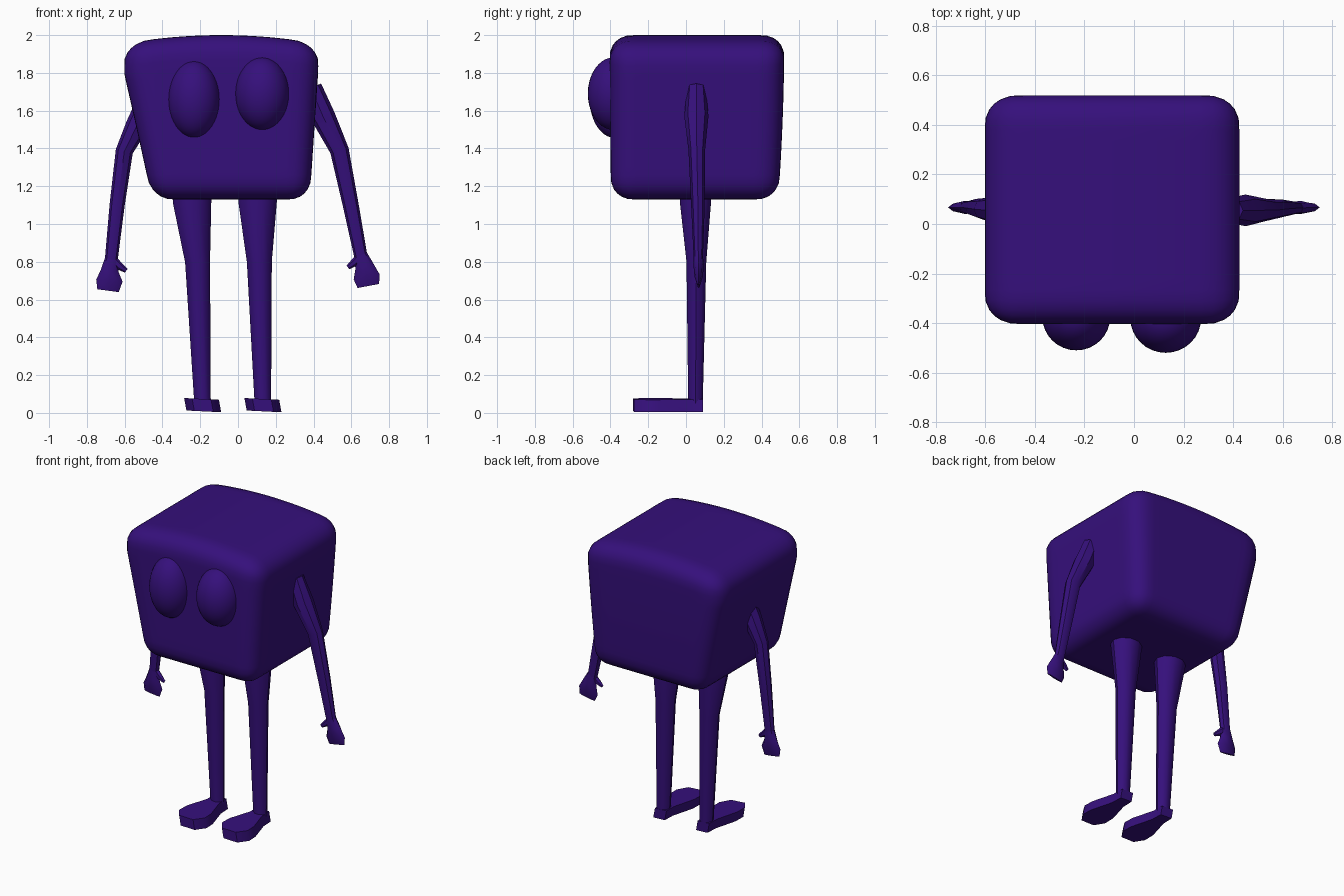
import bpy, bmesh, math
from mathutils import Vector

if "Cube" in bpy.data.objects:
    bpy.data.objects.remove(bpy.data.objects["Cube"])

indigo = bpy.data.materials.new("indigo")
indigo.diffuse_color = (0.036, 0.005, 0.2, 1)
indigo.use_nodes = True
indigo.node_tree.nodes["Principled BSDF"].inputs["Base Color"].default_value = indigo.diffuse_color


def finish(bm, name, angle):
    bmesh.ops.recalc_face_normals(bm, faces=bm.faces)
    mesh = bpy.data.meshes.new(name)
    bm.to_mesh(mesh)
    bm.free()
    obj = bpy.data.objects.new(name, mesh)
    bpy.context.collection.objects.link(obj)
    mesh.materials.append(indigo)
    bpy.ops.object.select_all(action='DESELECT')
    obj.select_set(True)
    bpy.context.view_layer.objects.active = obj
    bpy.ops.object.shade_smooth_by_angle(angle=math.radians(angle))
    return obj


def tube(name, stations, sides=10, angle=40):
    """Loft through (x, y, z, half width, half depth), rings square to the path in xz."""
    bm = bmesh.new()
    pts = [Vector(s[:3]) for s in stations]
    rings = []
    for i, (p, s) in enumerate(zip(pts, stations)):
        d = pts[min(i + 1, len(pts) - 1)] - pts[max(i - 1, 0)]
        side = Vector((-d.z, 0, d.x)).normalized()
        rings.append([bm.verts.new(p + side * s[3] * math.cos(a) + Vector((0, s[4] * math.sin(a), 0)))
                      for a in (2 * math.pi * k / sides for k in range(sides))])
    for a, b in zip(rings, rings[1:]):
        for k in range(sides):
            n = (k + 1) % sides
            bm.faces.new((a[k], a[n], b[n], b[k]))
    bm.faces.new(rings[0])
    bm.faces.new(rings[-1])
    return finish(bm, name, angle)


# Body: rounded cube, tapered to the bottom and crowned on top
bm = bmesh.new()
bmesh.ops.create_cube(bm, size=2)
bmesh.ops.subdivide_edges(bm, edges=bm.edges[:], cuts=19, use_grid_fill=True)
R = 0.25
for v in bm.verts:
    core = Vector([max(-1 + R, min(1 - R, c)) for c in v.co])
    off = v.co - core
    p = core + (off.normalized() * R if off.length > 1e-6 else off)
    t = (p.z + 1) / 2
    left = min(0.602, 0.455 + 0.185 * t)
    right = min(0.425, 0.38 + 0.055 * t)
    x = (right - left) / 2 + p.x * (right + left) / 2
    y = 0.058 + p.y * (0.462 - 0.02 * (1 - t) ** 2) - 0.012 * (1 - t) ** 2
    z = 1.13 + 0.87 * t - 0.045 * p.x ** 2 * t ** 2
    v.co = (x, y, z)
finish(bm, "body", 60)

# Eyes: egg shaped bulges on the front
for name, centre, radii in (("left_eye", (-0.233, -0.375, 1.66), (0.137, 0.135, 0.205)),
                            ("right_eye", (0.128, -0.38, 1.69), (0.143, 0.14, 0.193))):
    bm = bmesh.new()
    bmesh.ops.create_uvsphere(bm, u_segments=32, v_segments=20, radius=1)
    for v in bm.verts:
        v.co = [c + r * q for c, r, q in zip(centre, radii, v.co)]
    finish(bm, name, 60)

# Arms, running on into wedge shaped hands
tube("left_arm", [(-0.45, 0.055, 1.68, 0.07, 0.06), (-0.535, 0.055, 1.52, 0.06, 0.06),
                  (-0.602, 0.06, 1.385, 0.046, 0.045), (-0.64, 0.065, 1.1, 0.04, 0.036),
                  (-0.671, 0.067, 0.81, 0.034, 0.025)], 8)
tube("right_arm", [(0.385, 0.055, 1.72, 0.06, 0.05), (0.45, 0.055, 1.57, 0.064, 0.064),
                   (0.537, 0.057, 1.39, 0.05, 0.044), (0.597, 0.063, 1.1, 0.042, 0.036),
                   (0.65, 0.065, 0.83, 0.035, 0.025)], 8)
tube("left_hand", [(-0.671, 0.067, 0.815, 0.034, 0.025), (-0.68, 0.067, 0.75, 0.048, 0.027),
                   (-0.681, 0.067, 0.70, 0.07, 0.022), (-0.688, 0.067, 0.647, 0.057, 0.006)], 8)
tube("right_hand", [(0.65, 0.065, 0.835, 0.036, 0.025), (0.67, 0.067, 0.775, 0.05, 0.027),
                    (0.681, 0.067, 0.72, 0.07, 0.022), (0.69, 0.067, 0.672, 0.058, 0.006)], 8)

# Thumbs
tube("left_thumb", [(-0.655, 0.065, 0.805, 0.022, 0.018), (-0.625, 0.063, 0.775, 0.02, 0.016),
                    (-0.592, 0.06, 0.752, 0.012, 0.008)], 6)
tube("right_thumb", [(0.645, 0.063, 0.825, 0.022, 0.018), (0.612, 0.062, 0.793, 0.02, 0.016),
                     (0.582, 0.06, 0.77, 0.012, 0.008)], 6)

# Legs and feet
outline = [(-0.043, 0.09), (0.043, 0.09), (0.046, 0.01), (0.09, -0.14), (0.092, -0.21),
           (0.05, -0.275), (-0.05, -0.28), (-0.092, -0.22), (-0.09, -0.14), (-0.046, 0.01)]
for side, top, knee, ankle, foot in (("left", -0.243, -0.214, -0.187, -0.187),
                                     ("right", 0.104, 0.113, 0.132, 0.132)):
    tube(side + "_leg", [(top, 0.05, 1.18, 0.095, 0.085), (top, 0.05, 1.12, 0.102, 0.087),
                         (knee, 0.055, 0.8, 0.066, 0.055), (ankle, 0.05, 0.03, 0.043, 0.04)], 10)
    bm = bmesh.new()
    base = bm.faces.new([bm.verts.new((x + foot + 0.006, y, 0.008 - 0.05 * x)) for x, y in outline])
    top_part = bmesh.ops.extrude_face_region(bm, geom=[base])
    bmesh.ops.translate(bm, vec=(-0.012, 0, 0.066),
                        verts=[g for g in top_part["geom"] if isinstance(g, bmesh.types.BMVert)])
    finish(bm, side + "_foot", 40)
